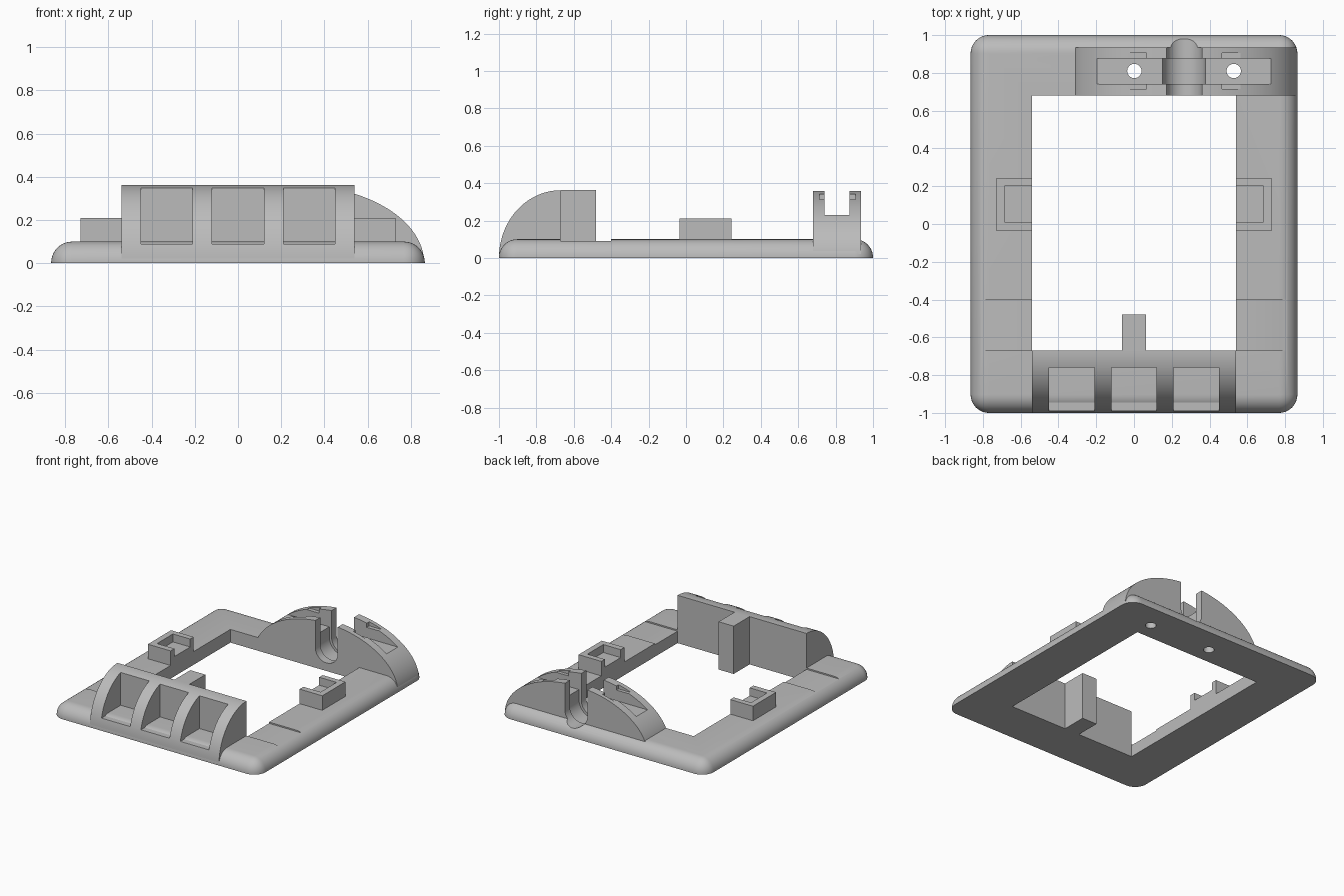
import bpy, bmesh
from math import cos, sin, pi, radians

if "Cube" in bpy.data.objects:
    bpy.data.objects.remove(bpy.data.objects["Cube"], do_unlink=True)

grey = bpy.data.materials.new("light_grey_plastic")
grey.use_nodes = True
colour = (0.5, 0.5, 0.5, 1)
grey.diffuse_color = colour
grey.node_tree.nodes["Principled BSDF"].inputs["Base Color"].default_value = colour


def finish(name, bm):
    bmesh.ops.recalc_face_normals(bm, faces=bm.faces)
    mesh = bpy.data.meshes.new(name)
    bm.to_mesh(mesh)
    bm.free()
    mesh.materials.append(grey)
    ob = bpy.data.objects.new(name, mesh)
    bpy.context.collection.objects.link(ob)
    return ob


def prism(name, outline, axis, lo, hi):
    """Extrude a 2D outline along the given axis."""
    place = {"x": lambda a, b, t: (t, a, b),
             "y": lambda a, b, t: (a, t, b),
             "z": lambda a, b, t: (a, b, t)}[axis]
    bm = bmesh.new()
    ends = [[bm.verts.new(place(a, b, t)) for a, b in outline] for t in (lo, hi)]
    for ring in ends:
        bm.faces.new(ring)
    n = len(outline)
    for i in range(n):
        j = (i + 1) % n
        bm.faces.new((ends[0][i], ends[0][j], ends[1][j], ends[1][i]))
    return finish(name, bm)


def box(name, x, y, z):
    return prism(name, [(x[0], y[0]), (x[1], y[0]), (x[1], y[1]), (x[0], y[1])], "z", *z)


def arc(cx, cy, rx, ry, start, end, steps):
    return [(cx + rx * cos(start + (end - start) * i / steps),
             cy + ry * sin(start + (end - start) * i / steps)) for i in range(steps + 1)]


def select(ob):
    bpy.ops.object.select_all(action="DESELECT")
    ob.select_set(True)
    bpy.context.view_layer.objects.active = ob


def combine(ob, other, operation="DIFFERENCE"):
    select(ob)
    mod = ob.modifiers.new("combine", "BOOLEAN")
    mod.operation, mod.solver, mod.object = operation, "EXACT", other
    bpy.ops.object.modifier_apply(modifier=mod.name)
    bpy.data.objects.remove(other, do_unlink=True)


W, H = 0.865, 0.1          # half width and thickness of the frame
IN, FRONT, BACK = 0.54, -0.67, 0.68   # opening
CX, CY = 0.265, 0.81       # centre of the rear mount

# Frame with rounded upper edge and corners
bm = bmesh.new()
bmesh.ops.create_cube(bm, size=1)
for v in bm.verts:
    v.co = (v.co.x * 2 * W, v.co.y * 2, (v.co.z + 0.5) * H)
edges = [e for e in bm.edges if max(v.co.z for v in e.verts) > H / 2]
bmesh.ops.bevel(bm, geom=edges, offset=0.097, segments=10, profile=0.5,
                affect="EDGES", clamp_overlap=False)
frame = finish("frame", bm)
combine(frame, box("opening", (-IN, IN), (FRONT, BACK), (-1, 1)))
combine(frame, box("shallow_recess", (-1, 1), (FRONT, -0.4), (0.09, 1)))

# Rear arched mount
mount = prism("rear_mount", [(CX + 0.565, 0.02)] + arc(CX, 0, 0.597, 0.362, 0.06, pi - 0.06, 64)
              + [(CX - 0.565, 0.02)], "y", BACK, 0.935)
combine(mount, box("channel", (-1, 1), (0.74, 0.875), (0.23, 1)))
for side in (-1, 1):
    x = CX + side * 0.25
    combine(mount, box("side_notch", (x - 0.05, x + 0.05), (0.715, 0.905), (0.31, 0.343)))


# Cuts shared by the mount and the frame
def u_slot(r, lo, hi):
    return prism("u_slot", arc(CX, 0.155, r, r, pi, 2 * pi, 24)
                 + [(CX + r, 0.6), (CX - r, 0.6)], "y", lo, hi)


for part in (mount, frame):
    combine(part, u_slot(0.094, 0.6, 1.1))
    combine(part, u_slot(0.113, 0.74, 0.875))
    for side in (-1, 1):
        hole = arc(CX + side * 0.263, CY, 0.038, 0.038, 0, 2 * pi, 32)[:-1]
        combine(part, prism("screw_hole", hole, "z", -1, 1))

# Front guard: quarter-round body with three pockets
guard = prism("front_guard", [(FRONT, 0.02)] + arc(FRONT, 0, 0.33, 0.362, pi - 0.06, pi / 2, 32),
              "x", -IN, IN)
for x in (-0.33, 0, 0.33):
    combine(guard, box("pocket", (x - 0.12, x + 0.12), (-1.2, -0.76), (0.09, 1)))

# Tab behind the guard
tab = box("rear_tab", (-0.063, 0.063), (FRONT, -0.48), (0, 0.362))

# Side clips, open towards the opening
clips = []
for name, s in (("left_clip", 1), ("right_clip", -1)):
    clip = box(name, sorted((s * IN, s * 0.73)), (-0.035, 0.242), (0.08, 0.21))
    combine(clip, box("clip_recess", sorted((s * 0.5, s * 0.685)), (0.01, 0.2), (0.15, 1)))
    clips.append(clip)

for ob in (frame, mount, guard, tab, *clips):
    select(ob)
    bpy.ops.object.shade_smooth_by_angle(angle=radians(30))
